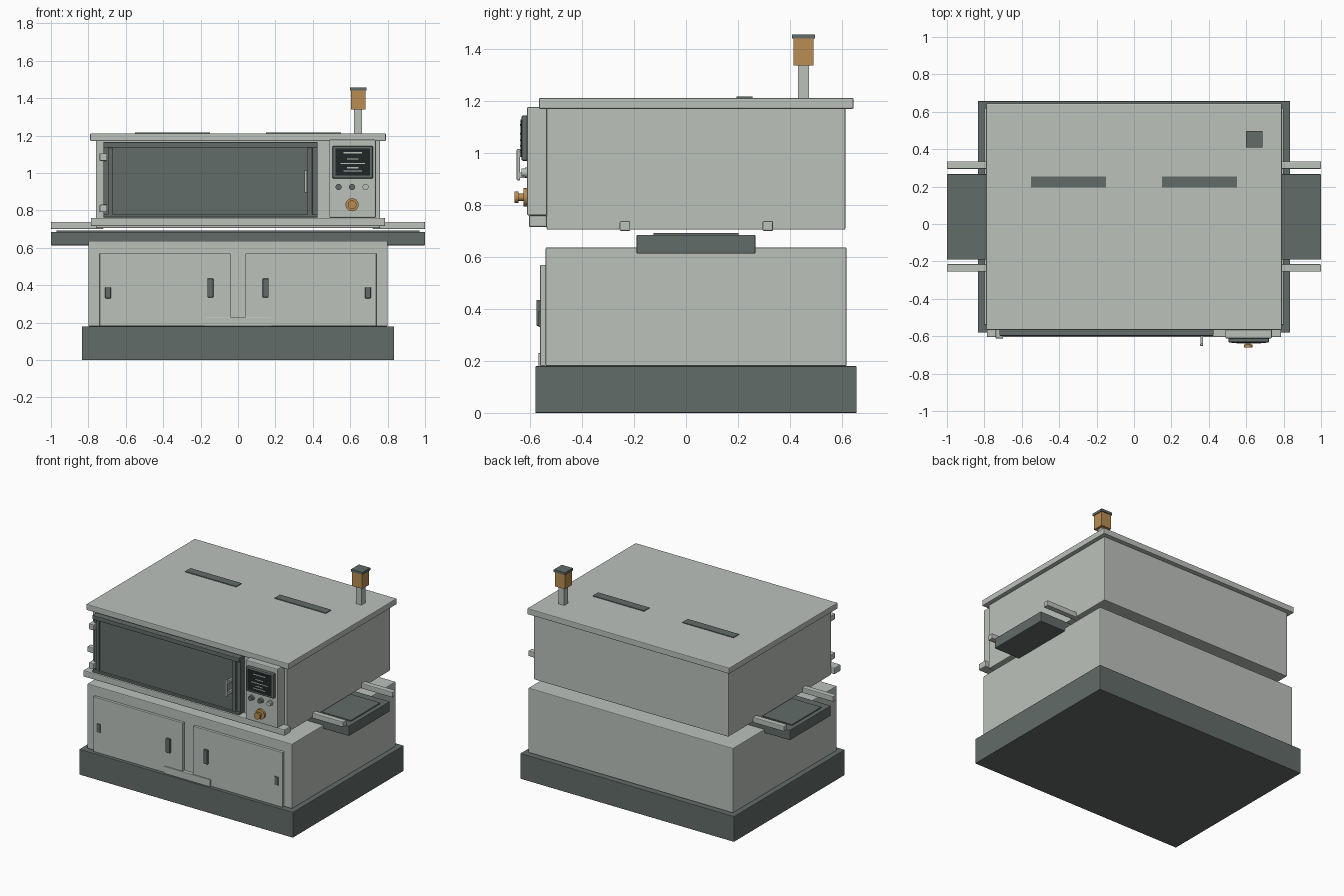
import bpy, math


def material(name, rgb):
    m = bpy.data.materials.new(name)
    m.diffuse_color = (*rgb, 1)
    return m


LIGHT = material("light_steel", (0.50, 0.535, 0.50))
DARK = material("dark_green_grey", (0.122, 0.150, 0.138))
BLACK = material("screen_black", (0.014, 0.019, 0.019))
COPPER = material("copper", (0.49, 0.27, 0.085))


def box(name, x, y, z, mat, bevel=0.0):
    """Box from (min, max) ranges, with optional softened edges."""
    bpy.ops.mesh.primitive_cube_add(
        size=1, location=[(a + b) / 2 for a, b in (x, y, z)])
    o = bpy.context.object
    o.name = name
    o.scale = [b - a for a, b in (x, y, z)]
    bpy.ops.object.transform_apply(location=False, rotation=False, scale=True)
    o.data.materials.append(mat)
    if bevel:
        m = o.modifiers.new("soft_edges", 'BEVEL')
        m.width = bevel
        m.segments = 2
    return o


def disc(name, x, z, r, y, mat):
    """Cylinder pointing out of the front."""
    bpy.ops.mesh.primitive_cylinder_add(
        vertices=24, radius=r, depth=y[1] - y[0],
        location=(x, (y[0] + y[1]) / 2, z), rotation=(math.pi / 2, 0, 0))
    o = bpy.context.object
    o.name = name
    o.data.materials.append(mat)
    bpy.ops.object.shade_smooth_by_angle()
    return o


# Plinth and lower cabinet
box("plinth", (-0.835, 0.835), (-0.58, 0.657), (0, 0.18), DARK, 0.003)
box("lower_cabinet", (-0.80, 0.80), (-0.54, 0.618), (0.18, 0.637), LIGHT, 0.005)
box("kick_plate", (-0.18, 0.18), (-0.568, -0.54), (0.18, 0.23), LIGHT, 0.002)

# Cabinet doors with pulls and latches
for s, side in ((-1, "left"), (1, "right")):
    def span(a, b):
        return tuple(sorted((s * a, s * b)))
    box(side + "_cabinet_door", span(0.04, 0.74), (-0.561, -0.54),
        (0.182, 0.57), LIGHT, 0.003)
    box(side + "_door_pull", span(0.132, 0.163), (-0.576, -0.56),
        (0.335, 0.435), DARK, 0.003)
    box(side + "_door_latch", span(0.68, 0.71), (-0.568, -0.56),
        (0.33, 0.39), DARK, 0.003)
    # Side rails flanking the conveyor
    for y, end in ((-0.235, "front"), (0.315, "back")):
        box(f"{side}_{end}_rail", span(0.72, 1.0), (y - 0.02, y + 0.02),
            (0.70, 0.738), LIGHT, 0.005)
    # Roof vents
    box(side + "_roof_vent", span(0.15, 0.55), (0.195, 0.255),
        (1.205, 1.217), DARK)

# Conveyor running through the gap
box("conveyor", (-1, 1), (-0.19, 0.267), (0.613, 0.685), DARK, 0.004)
box("conveyor_belt", (-0.97, 0.97), (-0.125, 0.202), (0.68, 0.692), DARK)

# Upper oven body
box("oven_body", (-0.76, 0.76), (-0.536, 0.613), (0.705, 1.175), LIGHT, 0.005)
box("oven_lid", (-0.79, 0.79), (-0.566, 0.645), (1.17, 1.212), LIGHT, 0.005)
box("front_lip", (-0.787, 0.787), (-0.605, -0.535), (0.715, 0.76), LIGHT, 0.006)

# Oven door: slab, raised frame and glass
box("oven_door", (-0.72, 0.425), (-0.58, -0.53), (0.762, 1.165), DARK, 0.003)
for x0, x1 in ((-0.695, -0.67), (0.372, 0.397)):
    box("door_stile", (x0, x1), (-0.595, -0.575), (0.765, 1.135), DARK, 0.003)
box("door_top_rail", (-0.72, 0.425), (-0.598, -0.575), (1.135, 1.165), DARK, 0.004)
box("door_bottom_rail", (-0.72, 0.425), (-0.598, -0.575), (0.762, 0.778), DARK, 0.004)
box("door_glass", (-0.67, 0.372), (-0.584, -0.575), (0.778, 1.135), DARK)
for z in (0.81, 1.085):
    box("door_hinge", (-0.74, -0.70), (-0.612, -0.535), (z - 0.02, z + 0.02), LIGHT, 0.004)

# Oven door handle
box("door_handle", (0.354, 0.37), (-0.652, -0.638), (0.895, 1.015), LIGHT, 0.004)
for z in (0.915, 0.995):
    box("handle_mount", (0.355, 0.369), (-0.642, -0.58), (z - 0.01, z + 0.01), LIGHT)

# Control panel and screen
box("control_panel", (0.488, 0.737), (-0.612, -0.53), (0.76, 1.178), LIGHT, 0.006)
box("screen_frame", (0.505, 0.722), (-0.634, -0.605), (0.97, 1.145), DARK, 0.008)
box("screen", (0.52, 0.707), (-0.637, -0.63), (0.985, 1.13), BLACK)
for z, w in ((1.108, 0.05), (1.075, 0.03), (1.05, 0.065), (1.028, 0.03), (1.01, 0.05)):
    box("screen_bar", (0.613 - w, 0.613 + w), (-0.639, -0.635),
        (z - 0.003, z + 0.003), LIGHT)

# Buttons
for x, mat in ((0.538, DARK), (0.61, DARK), (0.682, LIGHT)):
    disc("button_ring", x, 0.925, 0.020, (-0.619, -0.608), LIGHT)
    disc("button", x, 0.925, 0.016, (-0.634, -0.61), mat)

# Copper knob
disc("knob_flange", 0.61, 0.83, 0.035, (-0.626, -0.608), COPPER)
disc("knob_stem", 0.61, 0.83, 0.014, (-0.65, -0.62), COPPER)
disc("knob_cap", 0.61, 0.83, 0.023, (-0.66, -0.645), COPPER)

# Chimney
box("chimney_post", (0.62, 0.663), (0.431, 0.474), (1.205, 1.345), LIGHT)
box("chimney_lantern", (0.603, 0.681), (0.414, 0.491), (1.338, 1.442), COPPER)
box("chimney_cap", (0.598, 0.686), (0.408, 0.497), (1.44, 1.457), DARK)
